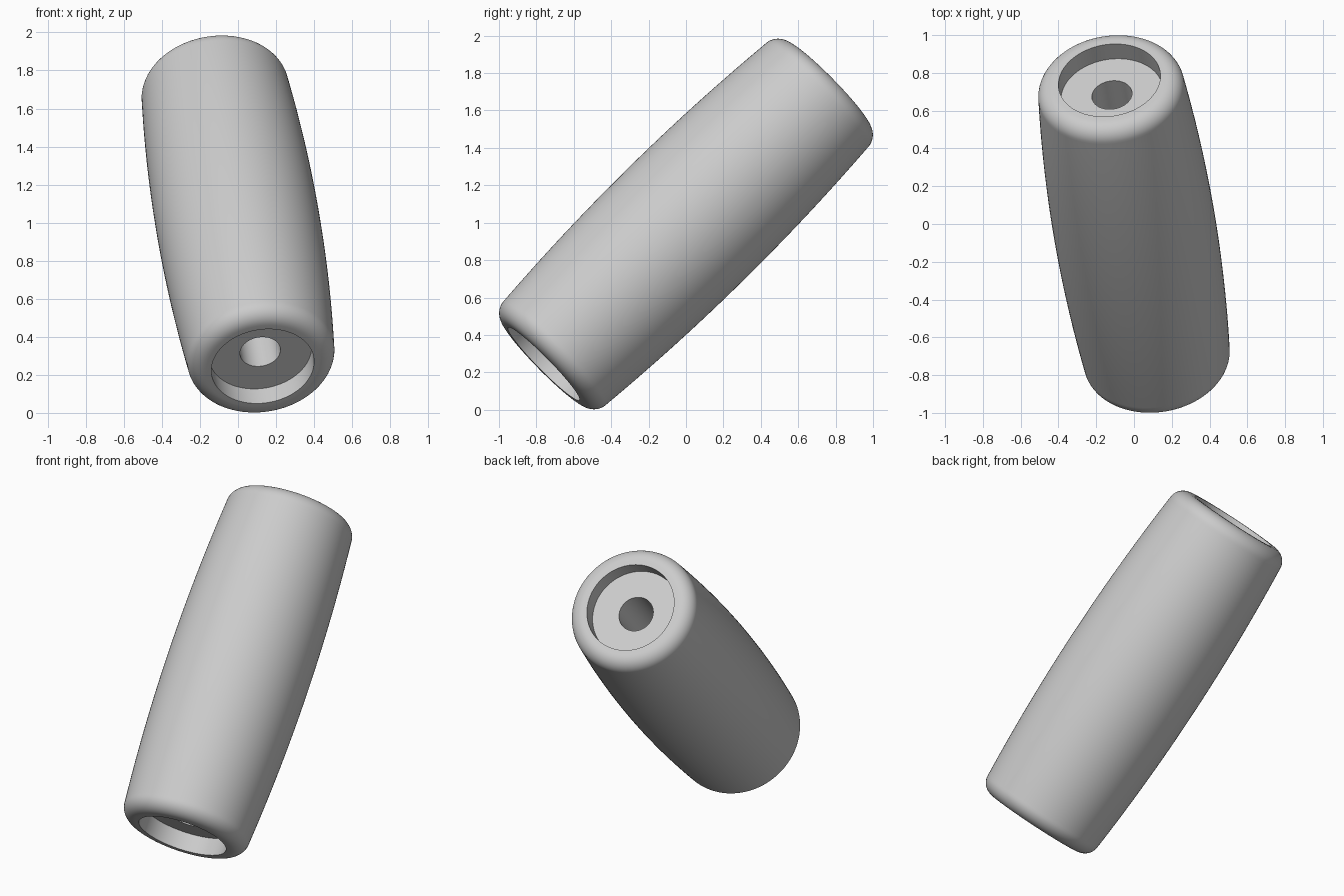
import bpy, bmesh, math
from mathutils import Vector, Matrix

cube = bpy.data.objects.get("Cube")
if cube:
    bpy.data.objects.remove(cube, do_unlink=True)

# Material
grey = bpy.data.materials.new("light grey")
grey.use_nodes = True
colour = (0.6, 0.6, 0.6, 1)
grey.diffuse_color = colour
grey.node_tree.nodes["Principled BSDF"].inputs["Base Color"].default_value = colour

# Dimensions along and around the grip axis
MID_R, END_R, FILLET = 0.43, 0.39, 0.09
SHOULDER = 0.985            # where the barrel meets the rounded rim
RECESS_R, RECESS_DEPTH, BORE_R = 0.272, 0.11, 0.107
END = SHOULDER + FILLET
SEGMENTS = 96

# Half profile as (radius, height): barrel bulge, rounded rim, recess, bore
half = []
for i in range(13):
    t = i / 12
    half.append((MID_R - (MID_R - END_R) * t * t, SHOULDER * t))
for i in range(1, 11):
    a = math.pi / 2 * i / 10
    half.append((END_R - FILLET + FILLET * math.cos(a), SHOULDER + FILLET * math.sin(a)))
floor = END - RECESS_DEPTH
half += [(RECESS_R, END), (RECESS_R, floor), (BORE_R, floor)]
profile = [(r, -h) for r, h in reversed(half[1:])] + half

# Revolve the closed profile
bm = bmesh.new()
ring = [bm.verts.new((r, 0, h)) for r, h in profile]
edges = [bm.edges.new((ring[i - 1], ring[i])) for i in range(len(ring))]
bmesh.ops.spin(bm, geom=ring + edges, cent=(0, 0, 0), axis=(0, 0, 1),
               angle=math.tau, steps=SEGMENTS, use_merge=True)
bmesh.ops.remove_doubles(bm, verts=bm.verts, dist=0.0001)
bmesh.ops.recalc_face_normals(bm, faces=bm.faces)

# Tilt the axis back and slightly to the right
axis = Vector((-0.121, 0.708, 0.696))
tilt = axis.to_track_quat('Z', 'Y').to_matrix().to_4x4()
bm.transform(Matrix.Translation((0, 0, 0.993)) @ tilt)

mesh = bpy.data.meshes.new("barrel_grip")
bm.to_mesh(mesh)
bm.free()
mesh.materials.append(grey)
grip = bpy.data.objects.new("barrel_grip", mesh)
bpy.context.collection.objects.link(grip)

# Smooth surface with crisp recess edges
bpy.ops.object.select_all(action='DESELECT')
grip.select_set(True)
bpy.context.view_layer.objects.active = grip
bpy.ops.object.shade_smooth_by_angle(angle=math.radians(35))
